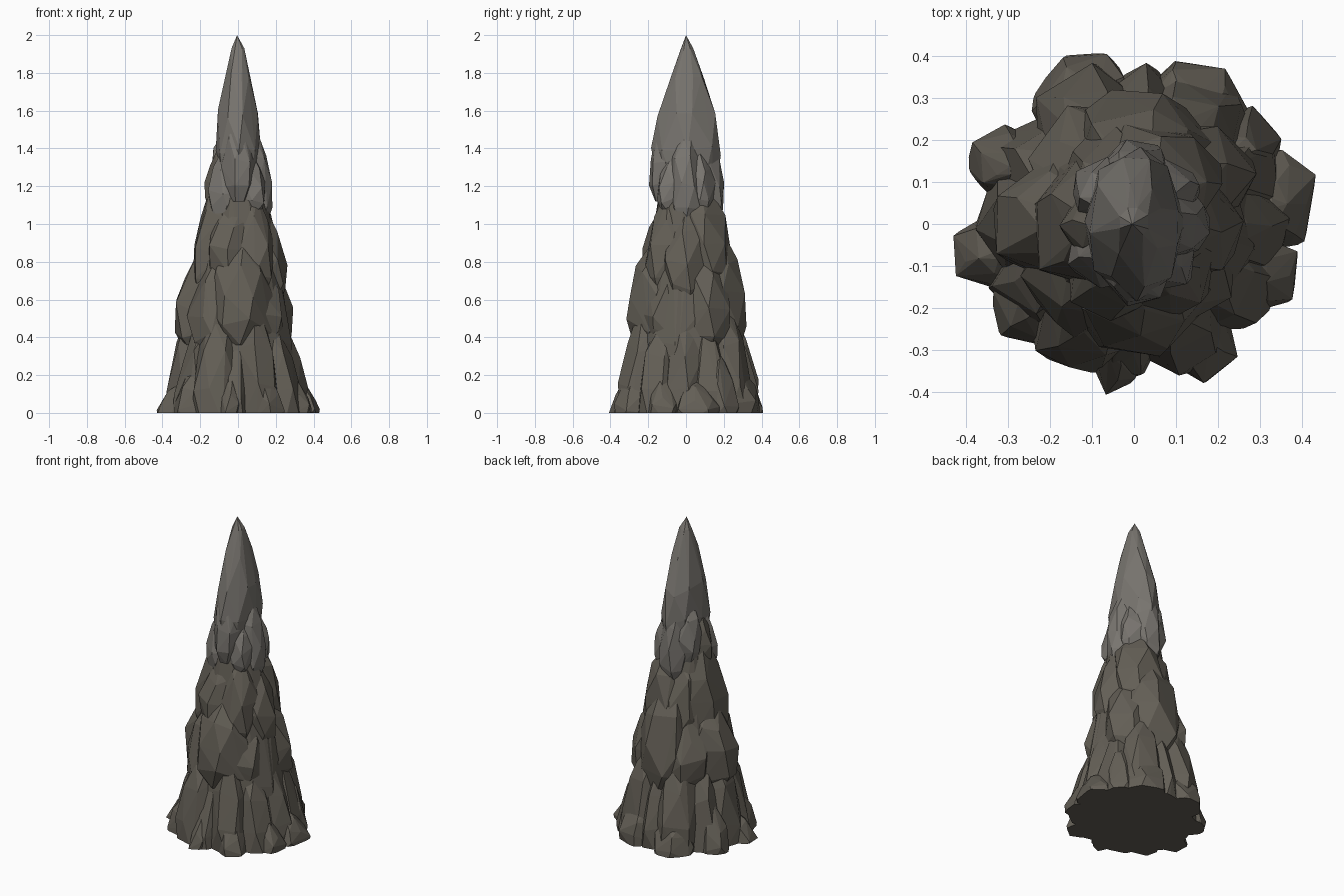
import bpy, bmesh, math, random
from mathutils import Vector

if "Cube" in bpy.data.objects:
    bpy.data.objects.remove(bpy.data.objects["Cube"])

random.seed(5)


def material(name, col):
    m = bpy.data.materials.new(name)
    m.diffuse_color = (*col, 1)
    m.use_nodes = True
    m.node_tree.nodes["Principled BSDF"].inputs["Base Color"].default_value = m.diffuse_color
    return m


BROWN = material("brown_stone", (0.125, 0.113, 0.092))
GREY = material("grey_stone", (0.19, 0.178, 0.16))
parts = []


def hull(name, pts, mat):
    """Faceted convex stone wrapped around a cloud of points."""
    bm = bmesh.new()
    for p in pts:
        bm.verts.new(p)
    bmesh.ops.convex_hull(bm, input=bm.verts)
    loose = [v for v in bm.verts if not v.link_faces]
    bmesh.ops.delete(bm, geom=loose, context='VERTS')
    bmesh.ops.recalc_face_normals(bm, faces=bm.faces)
    me = bpy.data.meshes.new(name)
    bm.to_mesh(me)
    bm.free()
    me.materials.append(mat)
    ob = bpy.data.objects.new(name, me)
    bpy.context.scene.collection.objects.link(ob)
    parts.append(ob)
    return ob


def stack(rings, sides, jit):
    """Jittered elliptical rings: (z, centre x, centre y, rx, ry)."""
    pts = []
    for i, (z, cx, cy, rx, ry) in enumerate(rings):
        off = random.random()
        for j in range(sides):
            a = (j + off + random.uniform(-.2, .2)) * math.tau / sides
            s = random.uniform(1 - jit, 1 + jit * .5)
            pts.append(Vector((cx + rx * s * math.cos(a), cy + ry * s * math.sin(a),
                               z + random.uniform(-.3, .3) * rx * (0 < i < len(rings) - 1))))
    return pts


PROFILE = [(0, .5), (.18, .92), (.42, 1.03), (.7, .85), (.9, .5), (1, .2)]


def boulder(name, ang, reach, width, depth, z0, z1, lean, mat):
    """Stone leaning towards the axis; reach is its outermost radius."""
    a = math.radians(ang)
    out = Vector((math.cos(a), math.sin(a), 0))
    side = Vector((-out.y, out.x, 0))
    rings = []
    for t, s in PROFILE:
        rings.append((z0 + t * (z1 - z0), reach - depth + lean * (.35 - t), 0, depth * s, width * s))
    pts = [out * p.x + side * p.y + Vector((0, 0, p.z)) for p in stack(rings, 6, .12)]
    hull(name, pts, mat)


# Solid core inside the stones
core = [(-.1, .33), (.3, .29), (.6, .24), (.9, .18), (1.2, .14), (1.4, .09)]
hull("core", stack([(z, 0, 0, r, r) for z, r in core], 10, .05), BROWN)

# Pointed tip, wider in y than in x
tip = [(1.12, .10, .15), (1.38, .125, .185), (1.58, .108, .155), (1.78, .07, .095), (1.93, .037, .036)]
hull("tip", stack([(z, 0, .005, rx, ry) for z, rx, ry in tip], 8, .06) + [Vector((-.005, 0, 2))], GREY)

# Tiers: (angle, reach, half width, top)
nubs = [(10, .445, .13, .16), (-22, .425, .10, .18), (-61, .415, .10, .2), (-97, .41, .065, .2),
        (-140, .42, .10, .22), (-168, .45, .10, .14), (155, .435, .09, .26), (113, .435, .13, .22),
        (63, .425, .14, .24), (35, .415, .1, .3)]
for i, (a, r, w, top) in enumerate(nubs):
    boulder(f"foot_stone_{i}", a, r, w, .11, -.11, top, .03, BROWN)

base = [(0, .385, .13, .50), (-33, .38, .12, .48), (-66, .39, .12, .56), (-92, .37, .08, .42),
        (-118, .39, .13, .56), (-150, .38, .12, .5), (178, .385, .13, .56), (148, .39, .12, .5),
        (115, .405, .14, .58), (86, .38, .10, .5), (58, .40, .14, .58), (28, .39, .12, .48)]
for i, (a, r, w, top) in enumerate(base):
    boulder(f"base_stone_{i}", a, r, w, .13, -.16, top, .08, BROWN)

middle = [(3, .28, .15, .90), (-42, .295, .14, .82), (-85, .325, .17, .92), (-133, .315, .15, .85),
          (178, .34, .16, .88), (128, .325, .15, .84), (83, .325, .18, 1.02), (38, .32, .15, .88)]
for i, (a, r, w, top) in enumerate(middle):
    boulder(f"middle_stone_{i}", a, r, w, .15, .30 + .03 * (i % 3), top, .07, BROWN)

upper = [(0, .255, .14, 1.12), (-55, .245, .13, 1.2), (-110, .24, .14, 1.15),
         (180, .255, .16, 1.26), (115, .24, .13, 1.17), (60, .26, .15, 1.2)]
for i, (a, r, w, top) in enumerate(upper):
    boulder(f"upper_stone_{i}", a, r, w, .13, .56 + .05 * (i % 3), top, .07, BROWN)

shoulder = [(0, .185, .09, 1.5), (-48, .19, .08, 1.38), (-88, .198, .09, 1.6), (-135, .185, .09, 1.42),
            (180, .175, .09, 1.42), (130, .185, .085, 1.5), (90, .205, .09, 1.52), (45, .195, .085, 1.4)]
for i, (a, r, w, top) in enumerate(shoulder):
    boulder(f"shoulder_stone_{i}", a, r, w, .085, 1.0 + .06 * (i % 3), top, .04, GREY if i != 4 else BROWN)

# Fuse all the stones into one rock
rock = parts[0]
rock.data.materials.append(GREY)
others = bpy.data.collections.new("stones")
for ob in parts[1:]:
    others.objects.link(ob)
mod = rock.modifiers.new("fuse", 'BOOLEAN')
mod.operation = 'UNION'
mod.operand_type = 'COLLECTION'
mod.collection = others
mod.solver = 'EXACT'
mod.material_mode = 'TRANSFER'
dg = bpy.context.evaluated_depsgraph_get()
fused = bpy.data.meshes.new_from_object(rock.evaluated_get(dg))
rock.modifiers.clear()
rock.data = fused
for ob in parts[1:]:
    bpy.data.objects.remove(ob)
bpy.data.collections.remove(others)
rock.name = "rock_spire"

# Flat cut at the ground
bm = bmesh.new()
bm.from_mesh(fused)
cut = bmesh.ops.bisect_plane(bm, geom=bm.verts[:] + bm.edges[:] + bm.faces[:],
                             plane_co=(0, 0, 0), plane_no=(0, 0, 1), clear_inner=True)
rim = [e for e in cut['geom_cut'] if isinstance(e, bmesh.types.BMEdge)]
bmesh.ops.holes_fill(bm, edges=rim, sides=0)
bm.to_mesh(fused)
bm.free()
